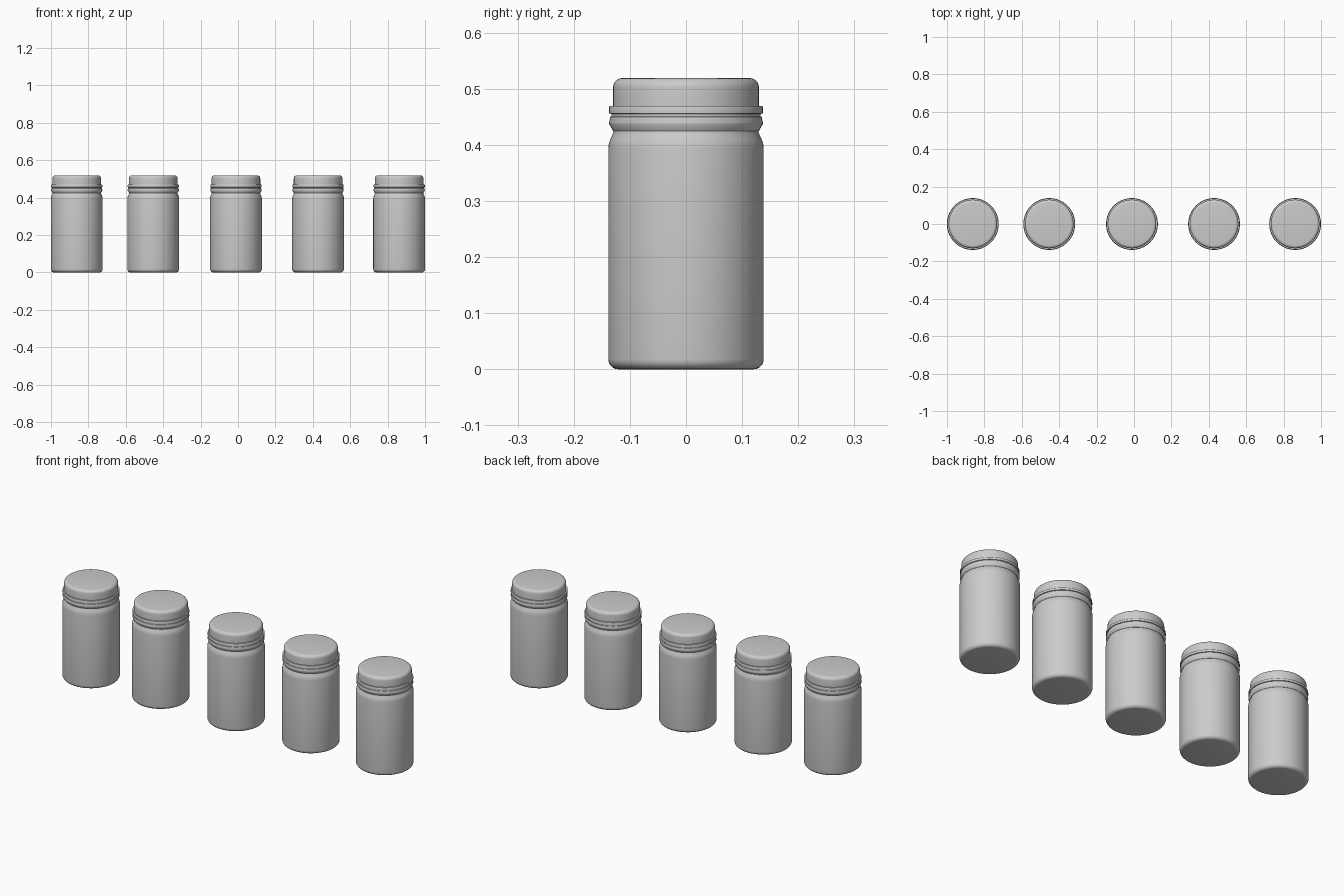
import bpy, bmesh, math

if "Cube" in bpy.data.objects:
    bpy.data.objects.remove(bpy.data.objects["Cube"])

SEGMENTS = 64


def revolve(name, profile, x):
    """Spin a (radius, height) profile around z; end points lie on the axis."""
    bm = bmesh.new()
    rings = []
    for r, z in profile:
        if r == 0:
            rings.append([bm.verts.new((0, 0, z))] * SEGMENTS)
        else:
            rings.append([bm.verts.new((r * math.cos(2 * math.pi * i / SEGMENTS),
                                        r * math.sin(2 * math.pi * i / SEGMENTS), z))
                          for i in range(SEGMENTS)])
    for low, high in zip(rings, rings[1:]):
        for i in range(SEGMENTS):
            j = (i + 1) % SEGMENTS
            corners = list(dict.fromkeys((low[i], low[j], high[j], high[i])))
            bm.faces.new(corners)
    bmesh.ops.recalc_face_normals(bm, faces=bm.faces)
    mesh = bpy.data.meshes.new(name)
    bm.to_mesh(mesh)
    bm.free()
    obj = bpy.data.objects.new(name, mesh)
    obj.location.x = x
    bpy.context.collection.objects.link(obj)
    bpy.ops.object.select_all(action='DESELECT')
    obj.select_set(True)
    bpy.context.view_layer.objects.active = obj
    bpy.ops.object.shade_smooth_by_angle(angle=math.radians(35))
    return obj


def arc(r, z, radius, start, end, steps=5):
    """Rounded profile corner centred on (r, z)."""
    angles = [math.radians(start + (end - start) * i / steps) for i in range(steps + 1)]
    return [(r + radius * math.cos(a), z + radius * math.sin(a)) for a in angles]


# Jar: rounded base, straight wall, shoulder and a neck reaching into the lid
jar_profile = ([(0, 0)] + arc(0.1205, 0.018, 0.018, -90, 0) +
               [(0.1385, 0.392), (0.1375, 0.402), (0.135, 0.410), (0.131, 0.418),
                (0.129, 0.424), (0.129, 0.435), (0.122, 0.438), (0.122, 0.505), (0, 0.505)])

# Lid: flared lower lip, two raised bands with a groove, rounded top
lid_profile = ([(0, 0.506), (0.123, 0.506), (0.123, 0.425), (0.130, 0.425),
                (0.137, 0.437), (0.137, 0.440), (0.135, 0.450), (0.133, 0.451),
                (0.133, 0.455), (0.137, 0.456), (0.137, 0.467), (0.136, 0.469),
                (0.130, 0.469)] +
               arc(0.114, 0.503, 0.016, 0, 90) + [(0, 0.519)])

# Row of five jars with slightly uneven spacing
for n, x in enumerate((-0.862, -0.453, -0.011, 0.428, 0.8615), 1):
    revolve(f"jar_body_{n}", jar_profile, x)
    revolve(f"jar_lid_{n}", lid_profile, x)
